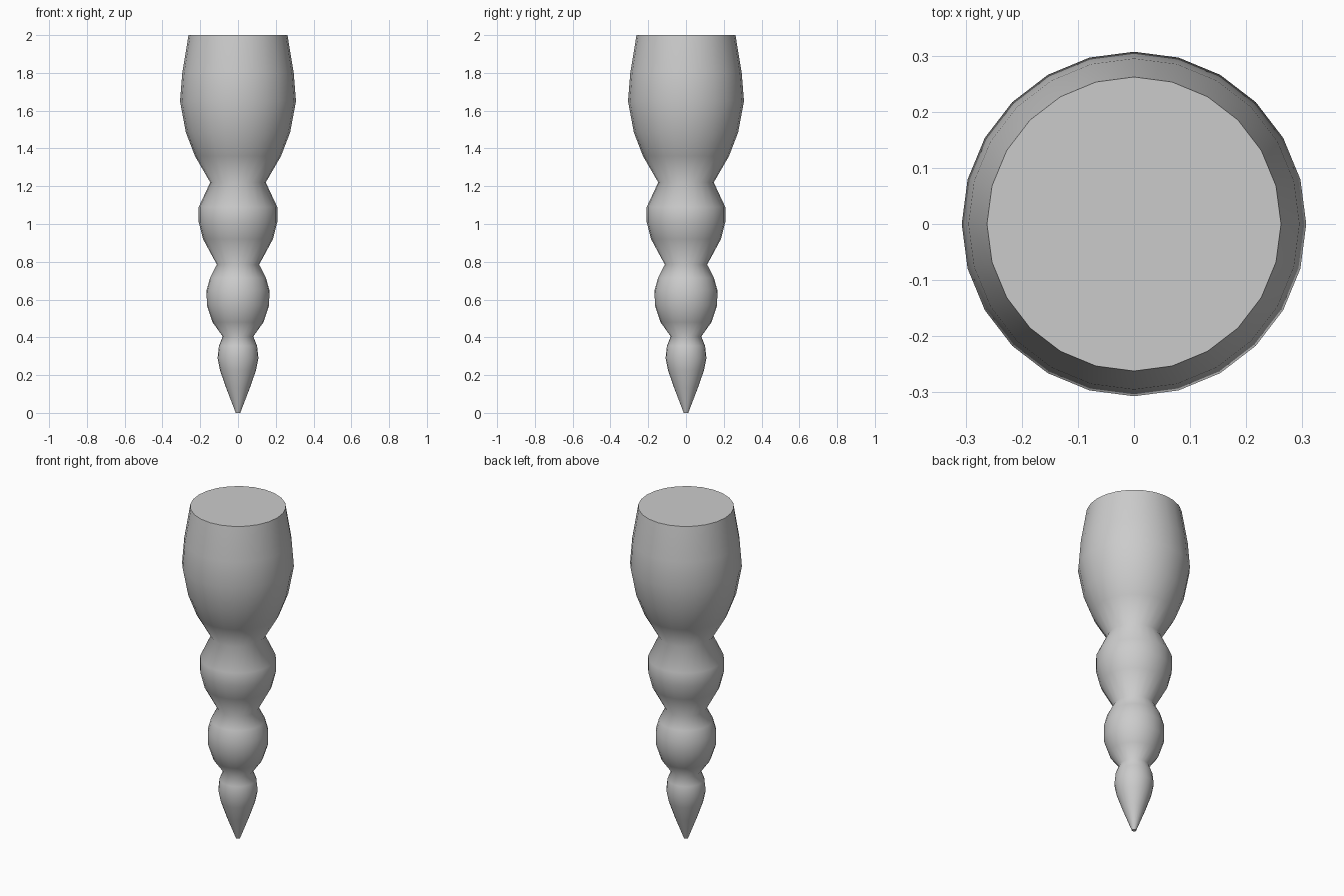
import bpy, bmesh, math

if "Cube" in bpy.data.objects:
    bpy.data.objects.remove(bpy.data.objects["Cube"])

SIDES = 24
# Turned profile: (radius, height) from the tip to the flat top
PROFILE = [
    (0.012, 0.0), (0.062, 0.13), (0.095, 0.225), (0.108, 0.29), (0.101, 0.355), (0.081, 0.405),
    (0.135, 0.48), (0.165, 0.57), (0.166, 0.65), (0.148, 0.715), (0.112, 0.785),
    (0.185, 0.92), (0.208, 1.01), (0.208, 1.09), (0.147, 1.22),
    (0.228, 1.36), (0.276, 1.485), (0.307, 1.65), (0.295, 1.80), (0.262, 2.0),
]


def lathe(name, profile, sides):
    bm = bmesh.new()
    rings = []
    for r, z in profile:
        rings.append([bm.verts.new((r * math.cos(2 * math.pi * i / sides),
                                    r * math.sin(2 * math.pi * i / sides), z))
                      for i in range(sides)])
    for low, high in zip(rings, rings[1:]):
        for i in range(sides):
            j = (i + 1) % sides
            bm.faces.new((low[i], low[j], high[j], high[i]))
    bm.faces.new(rings[-1])
    bm.faces.new(rings[0][::-1])
    mesh = bpy.data.meshes.new(name)
    bm.to_mesh(mesh)
    bm.free()
    obj = bpy.data.objects.new(name, mesh)
    bpy.context.collection.objects.link(obj)
    return obj


# Tapered, turned leg with smooth sides and a sharp flat top
leg = lathe("turned_leg", PROFILE, SIDES)
bpy.context.view_layer.objects.active = leg
leg.select_set(True)
bpy.ops.object.shade_smooth_by_angle(angle=math.radians(62))
